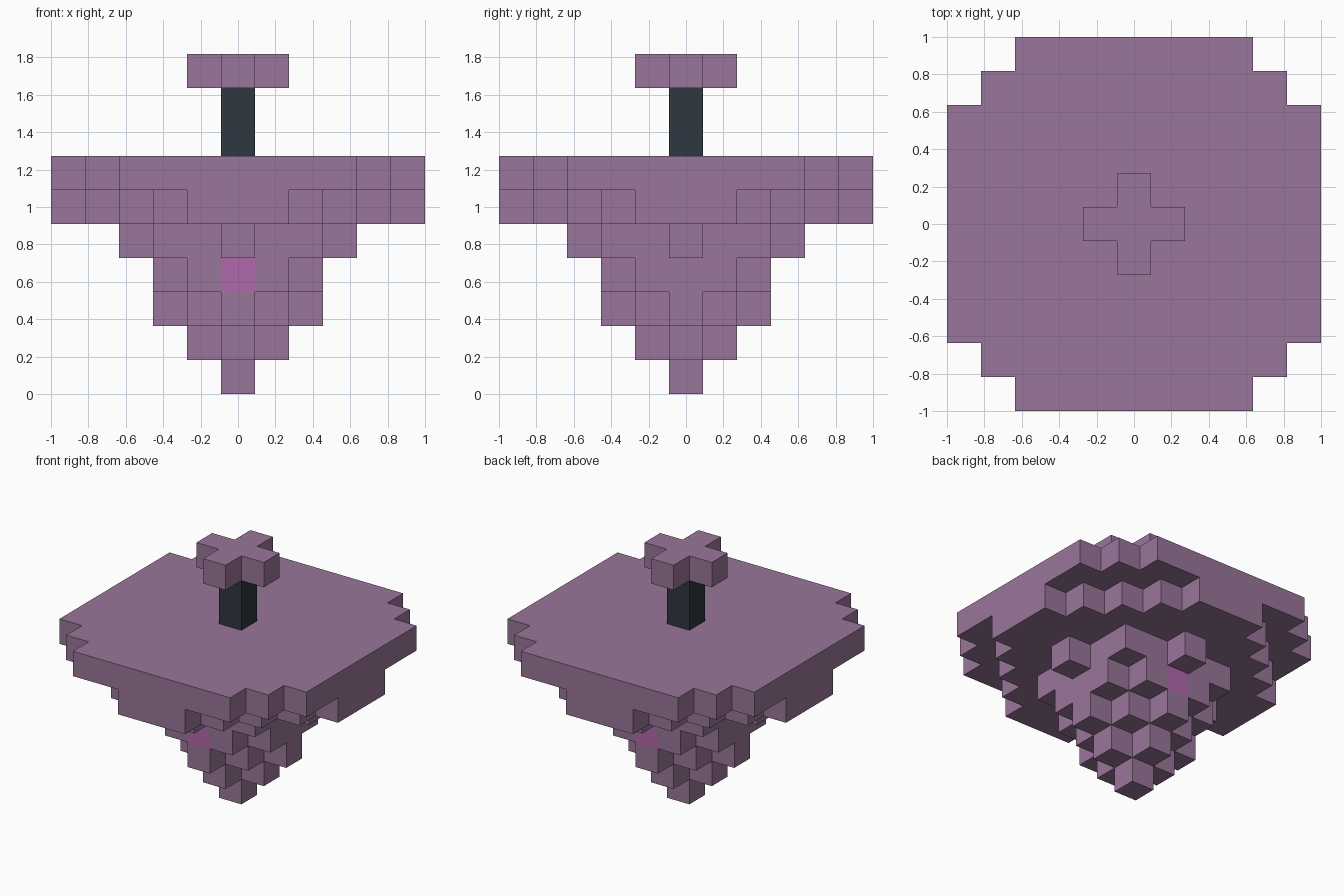
import bpy
import bmesh
from mathutils import Vector

U = 2 / 11  # edge length of one block

cube = bpy.data.objects.get("Cube")
if cube:
    bpy.data.objects.remove(cube, do_unlink=True)


def make_material(name, rgb):
    mat = bpy.data.materials.new(name)
    mat.use_nodes = True
    color = (*rgb, 1)
    mat.diffuse_color = color
    mat.node_tree.nodes["Principled BSDF"].inputs["Base Color"].default_value = color
    return mat


purple = make_material("dusty_purple", (0.32, 0.18, 0.32))
pink = make_material("bright_orchid", (0.44, 0.14, 0.41))
slate = make_material("dark_slate", (0.027, 0.038, 0.053))


def layer(level, depths):
    """Cells of one symmetric layer; depths[i] is the reach in y at |x| = i."""
    return {(x, y, level)
            for x in range(1 - len(depths), len(depths))
            for y in range(-depths[abs(x)], depths[abs(x)] + 1)}


def build_blocks(name, cells, materials, accents=()):
    """Skin a set of block cells with outer faces only, joined where coplanar."""
    bm = bmesh.new()
    for cell in cells:
        center = Vector(cell) + Vector((0, 0, 0.5))
        for axis in range(3):
            for side in (-1, 1):
                step = Vector((0, 0, 0))
                step[axis] = side
                if tuple(int(c) for c in Vector(cell) + step) in cells:
                    continue
                corners = []
                for b, c in ((-1, -1), (1, -1), (1, 1), (-1, 1)):
                    p = center + step / 2
                    p[(axis + 1) % 3] += b / 2
                    p[(axis + 2) % 3] += c / 2
                    corners.append(bm.verts.new(p * U))
                face = bm.faces.new(corners[::side])
                face.material_index = int(cell in accents)
    bmesh.ops.remove_doubles(bm, verts=bm.verts[:], dist=0.001)
    bmesh.ops.dissolve_limit(bm, angle_limit=0.01, verts=bm.verts[:],
                             edges=bm.edges[:], delimit={'MATERIAL'})
    mesh = bpy.data.meshes.new(name)
    bm.to_mesh(mesh)
    bm.free()
    for mat in materials:
        mesh.materials.append(mat)
    obj = bpy.data.objects.new(name, mesh)
    bpy.context.collection.objects.link(obj)
    return obj


# Floating island: stepped layers from the bottom tip to the wide top slab
profiles = [
    [0],
    [1, 0],
    [2, 1, 0],
    [2, 2, 1],
    [3, 2, 2, 0],
    [5, 5, 4, 3, 2, 1],
    [5, 5, 5, 5, 4, 3],
]
island = set()
for level, depths in enumerate(profiles):
    island |= layer(level, depths)

# Bright accent blocks in the front and back of the tip
build_blocks("island", island, [purple, pink], {(0, -2, 3), (0, 2, 3)})

# Post and cross-shaped cap
build_blocks("post", layer(7, [0]) | layer(8, [0]), [slate])
build_blocks("cross_cap", layer(9, [1, 0]), [purple])
